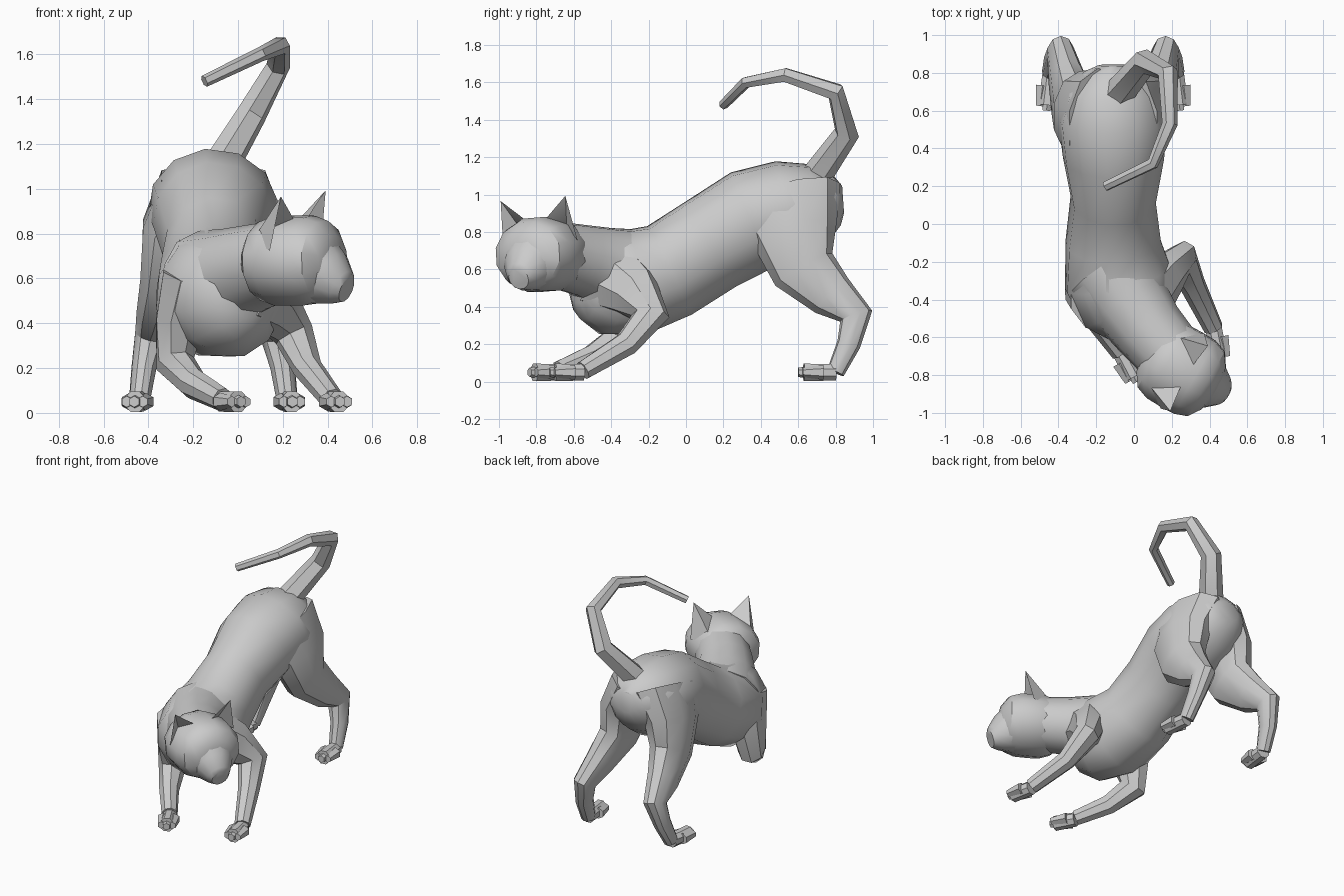
import bpy, bmesh, math
from mathutils import Vector, Matrix

if "Cube" in bpy.data.objects:
    bpy.data.objects.remove(bpy.data.objects["Cube"])

grey = (0.6, 0.6, 0.6, 1)
fur = bpy.data.materials.new("grey fur")
fur.use_nodes = True
fur.diffuse_color = grey
fur.node_tree.nodes["Principled BSDF"].inputs["Base Color"].default_value = grey


def finish(name, bm, matrix):
    bmesh.ops.transform(bm, matrix=matrix, verts=bm.verts)
    bmesh.ops.recalc_face_normals(bm, faces=bm.faces)
    mesh = bpy.data.meshes.new(name)
    bm.to_mesh(mesh)
    bm.free()
    mesh.materials.append(fur)
    part = bpy.data.objects.new(name, mesh)
    bpy.context.collection.objects.link(part)
    bpy.ops.object.select_all(action="DESELECT")
    part.select_set(True)
    bpy.context.view_layer.objects.active = part
    bpy.ops.object.shade_smooth_by_angle(angle=math.radians(35))


def loft(name, path, radii, sides, matrix=Matrix()):
    """Skin elliptical rings (half width, half depth) placed along a path."""
    points = [Vector(p) for p in path]
    last = len(points) - 1
    across = Vector((1, 0, 0))
    rings, bm = [], bmesh.new()
    for i, (point, (width, depth)) in enumerate(zip(points, radii)):
        along = (points[min(i + 1, last)] - points[max(i - 1, 0)]).normalized()
        across = (across - along * across.dot(along)).normalized()
        upward = along.cross(across)
        ring = []
        for k in range(sides):
            angle = math.tau * (k + 0.5) / sides
            ring.append(bm.verts.new(point + across * width * math.cos(angle)
                                     + upward * depth * math.sin(angle)))
        rings.append(ring)
    for near, far in zip(rings, rings[1:]):
        for k in range(sides):
            bm.faces.new((near[k - 1], near[k], far[k], far[k - 1]))
    bm.faces.new(rings[0])
    bm.faces.new(rings[-1])
    finish(name, bm, matrix)


def limb(name, path, start, end, stretch=0, sides=8, matrix=Matrix()):
    """Tapered tube; stretch deepens the upper end."""
    radii = []
    for i in range(len(path)):
        left_over = 1 - i / (len(path) - 1)
        radius = end + (start - end) * left_over ** 1.5
        radii.append((radius, radius * (1 + stretch * left_over)))
    loft(name, path, radii, sides, matrix)


def paw(name, heel, tip):
    """Short foot with three toes."""
    limb(name, (heel, tip), 0.048, 0.05)
    heel, tip = Vector(heel), Vector(tip)
    ahead = (tip - heel).normalized()
    sideways = Vector((-ahead.y, ahead.x, 0))
    for place, label in zip((-1, 0, 1), ("first", "middle", "last")):
        root = tip + sideways * place * 0.036 - ahead * 0.1
        nail = root + ahead * (0.13 - 0.02 * abs(place))
        limb(f"{name}_{label}_toe", (root, root.lerp(nail, 0.7), nail),
             0.04, 0.025, sides=6)


def swell(t, power):
    """Fullness of a rounded form from end to end."""
    return math.sqrt(1 - abs(t) ** power)


def ramp(t):
    t = min(max(t, 0), 1)
    return t * t * (3 - 2 * t)


# Torso: back and belly rise to the hips, the waist narrows, the chest turns
path, radii = [], []
for k in range(-5, 6):
    t = math.sin(k * math.pi / 10)
    y = 0.13 + 0.71 * t
    back = 0.82 + 0.37 * ramp((y + 0.25) / 0.77)
    belly = 0.22 + 0.39 * ramp((y + 0.4) / 0.9) + 0.15 * ramp((y - 0.45) / 0.4)
    width = 0.26 - 0.035 * math.cos(math.tau * (y - 0.1) / 0.85)
    full = swell(t * 0.985, 8)
    path.append((-0.11 + 0.7 * max(0, -0.1 - y) ** 2, y, (back + belly) / 2))
    radii.append((width * full, (back - belly) / 2 * full))
loft("torso", path, radii, 12)

limb("neck", ((-0.12, -0.25, 0.57), (-0.02, -0.42, 0.61), (0.08, -0.56, 0.65),
              (0.2, -0.7, 0.68)), 0.25, 0.18, sides=12)

# Head, turned toward the left
turn = (Matrix.Translation((0.25, -0.77, 0.68))
        @ Matrix.Rotation(math.radians(60), 4, "Z")
        @ Matrix.Rotation(math.radians(-4), 4, "Y"))
path, radii = [], []
for k in range(-4, 5):
    t = 0.98 * math.sin(k * math.pi / 8)
    path.append((0, -0.22 * t, 0))
    radii.append((0.23 * swell(t, 4), 0.205 * swell(t, 4)))
loft("skull", path, radii, 12, turn)
limb("muzzle", ((0, -0.06, -0.02), (0, -0.18, -0.08), (0, -0.24, -0.12), (0, -0.265, -0.13)),
     0.19, 0.06, matrix=turn, sides=12)

# Ears: hollow pointed shells
for side, label in ((1, "left"), (-1, "right")):
    bm = bmesh.new()
    corners = ((0.04, -0.04, 0.17), (0.23, -0.01, 0.06), (0.14, 0.13, 0.1),
               (0.2, -0.06, 0.3), (0.14, 0.04, 0.14))
    inner, outer, rear, tip, hollow = [bm.verts.new((side * x, y, z)) for x, y, z in corners]
    for face in ((tip, inner, rear), (tip, rear, outer), (tip, hollow, inner),
                 (tip, outer, hollow), (inner, hollow, rear), (outer, rear, hollow)):
        bm.faces.new(face)
    finish(label + "_ear", bm, turn)

# Hind legs, mirrored about the hips
hips = -0.11
hind = ((0.08, 0.53, 0.98), (0.18, 0.58, 0.8), (0.21, 0.63, 0.6), (0.25, 0.78, 0.46),
        (0.28, 0.91, 0.35), (0.31, 0.87, 0.2), (0.33, 0.8, 0.05))
for side, label in ((1, "left"), (-1, "right")):
    limb(label + "_hind_leg", [(hips + side * x, y, z) for x, y, z in hind],
         0.18, 0.048, 0.7, 10)
    paw(label + "_hind_paw", (hips + side * 0.33, 0.8, 0.05),
        (hips + side * 0.35, 0.63, 0.05))

# Front legs, each in its own pose
limb("left_front_leg", ((0.04, -0.43, 0.58), (0.16, -0.28, 0.48), (0.25, -0.19, 0.35),
                        (0.31, -0.32, 0.2), (0.42, -0.55, 0.06)), 0.15, 0.053, 0.4)
paw("left_front_paw", (0.42, -0.55, 0.05), (0.45, -0.7, 0.05))
limb("right_front_leg", ((-0.2, -0.37, 0.6), (-0.26, -0.34, 0.4), (-0.28, -0.35, 0.22),
                         (-0.2, -0.5, 0.13), (-0.07, -0.68, 0.06)), 0.15, 0.053, 0.3)
paw("right_front_paw", (-0.07, -0.68, 0.05), (0, -0.81, 0.05))

# Curled tail
limb("tail", ((-0.1, 0.67, 1.06), (0.06, 0.86, 1.33), (0.18, 0.8, 1.55),
              (0.19, 0.53, 1.64), (0.1, 0.32, 1.6), (-0.15, 0.2, 1.48)), 0.085, 0.027, sides=6)
